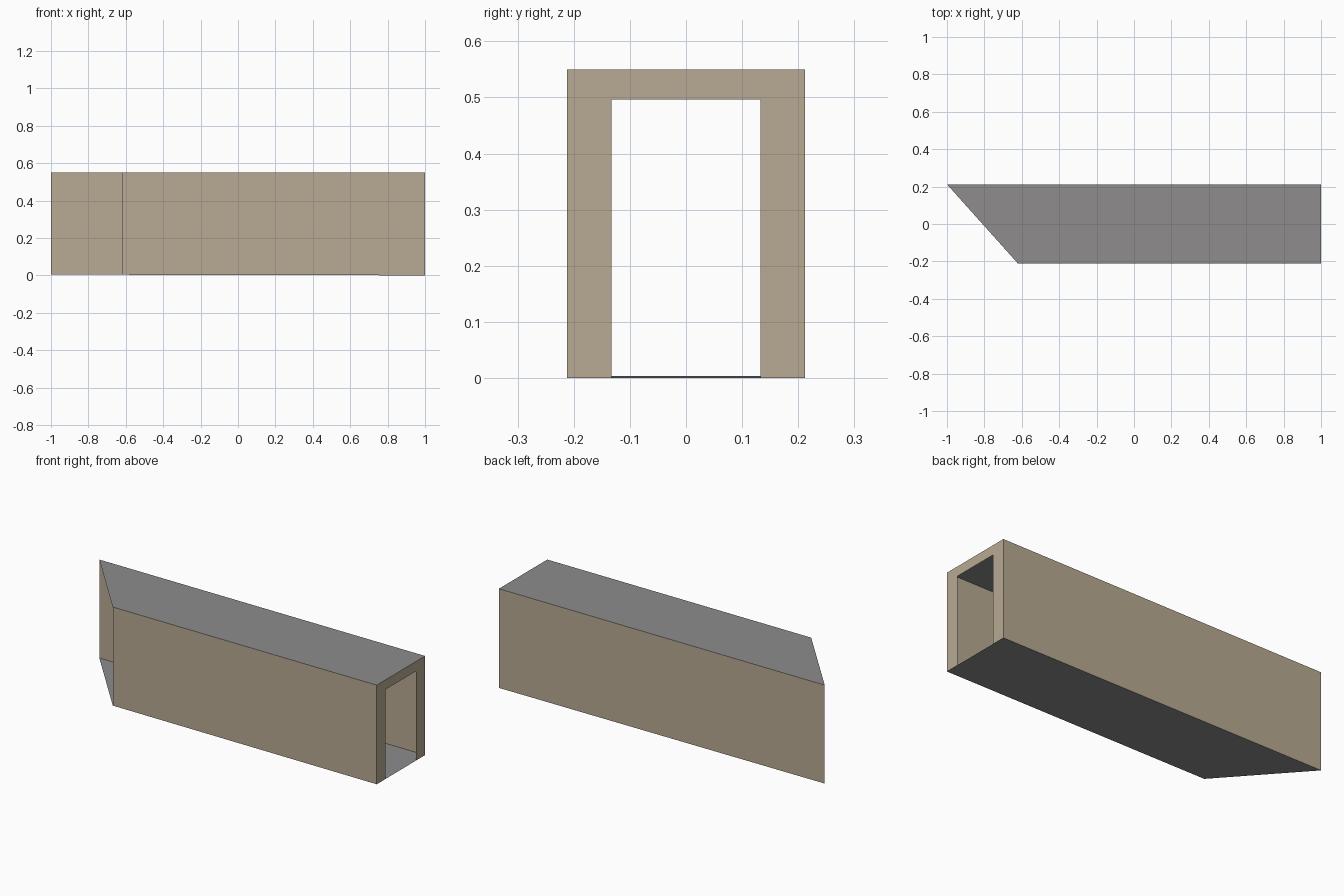
import bpy

if "Cube" in bpy.data.objects:
    bpy.data.objects.remove(bpy.data.objects["Cube"])

W, H = 0.212, 0.55          # half width, height
DOOR_W, DOOR_H = 0.133, 0.496
CUT_FRONT = -0.62           # where the slanted open end meets the front wall
RISE = 0.004                # floor rises slightly towards the slanted end


def srgb(*rgb):
    return tuple(((c / 255 + 0.055) / 1.055) ** 2.4 for c in rgb) + (1.0,)


def material(name, color):
    m = bpy.data.materials.new(name)
    m.diffuse_color = color
    m.use_nodes = True
    m.node_tree.nodes["Principled BSDF"].inputs["Base Color"].default_value = m.diffuse_color
    return m


tan = material("tan_wall", srgb(184, 170, 147))
grey = material("grey_slab", srgb(142, 140, 141))


def sheet(name, points, mat):
    """One flat polygon as its own object."""
    me = bpy.data.meshes.new(name)
    me.from_pydata(points, [], [list(range(len(points)))])
    me.materials.append(mat)
    ob = bpy.data.objects.new(name, me)
    bpy.context.collection.objects.link(ob)
    return ob


def floor_z(x):
    return RISE * (1 - x) / 2


# Plan outline, counter-clockwise, with a slanted left end
plan = [(CUT_FRONT, -W), (1, -W), (1, W), (-1, W)]

# Roof and floor
sheet("roof", [(x, y, H) for x, y in plan], grey)
sheet("floor", [(x, y, floor_z(x)) for x, y in reversed(plan)], grey)

# Long side walls
for name, (a, b) in {"front_wall": plan[:2], "back_wall": plan[2:]}.items():
    sheet(name, [(*a, floor_z(a[0])), (*b, floor_z(b[0])), (*b, H), (*a, H)], tan)

# Doorway frame closing the right end, open down to the floor
arch = [(-W, 0), (-DOOR_W, 0), (-DOOR_W, DOOR_H), (DOOR_W, DOOR_H),
        (DOOR_W, 0), (W, 0), (W, H), (-W, H)]
sheet("doorway_frame", [(1, y, z) for y, z in arch], tan)
